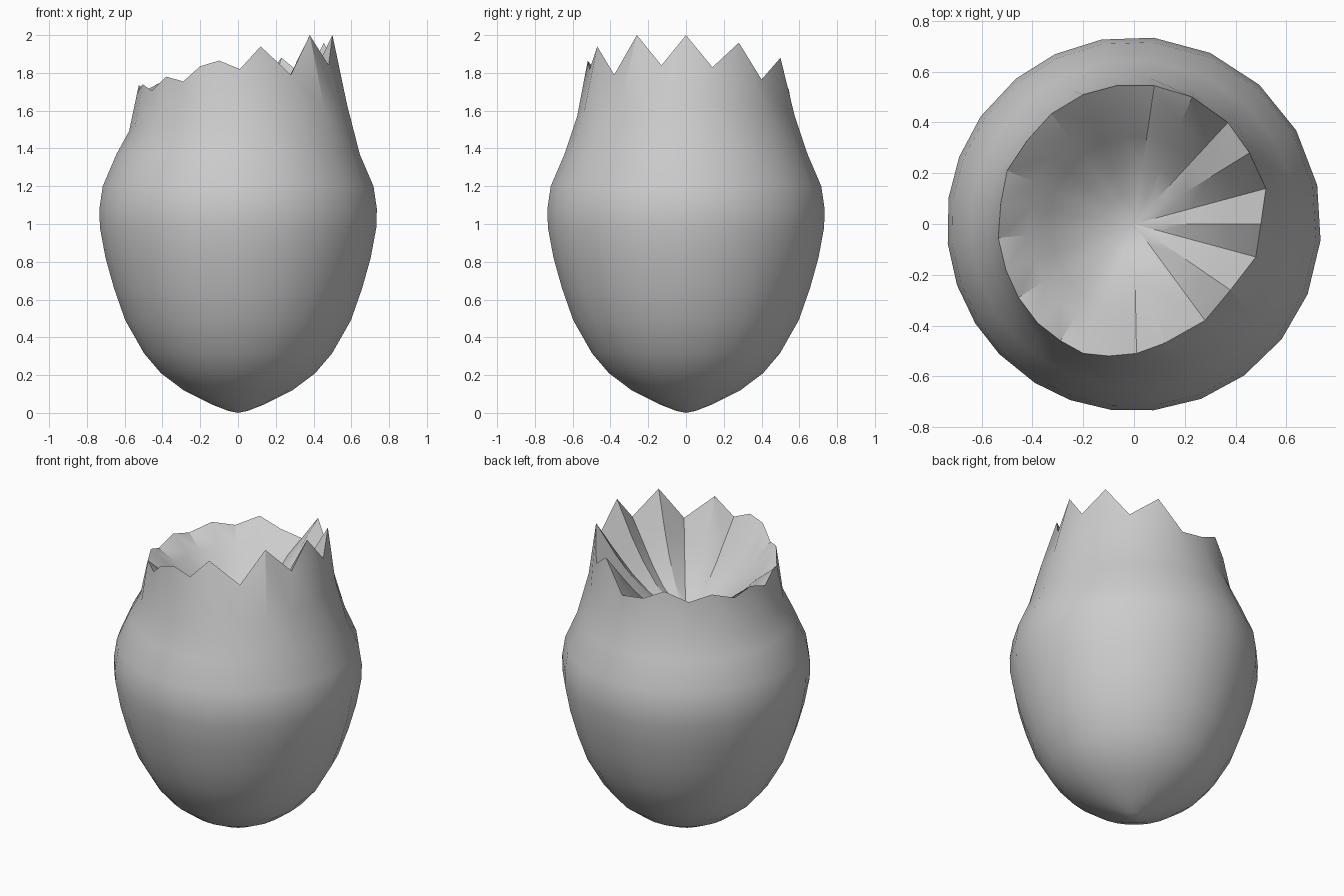
import bpy, bmesh, math

if "Cube" in bpy.data.objects:
    bpy.data.objects.remove(bpy.data.objects["Cube"])

N = 24
# profile of the shell: radius, height
PROFILE = [(0.05, 0.01), (0.14, 0.045), (0.29, 0.12), (0.41, 0.21), (0.50, 0.315),
           (0.60, 0.49), (0.66, 0.66), (0.705, 0.82), (0.735, 0.98), (0.738, 1.08),
           (0.72, 1.20), (0.647, 1.37), (0.58, 1.56)]
# column angles around the shell (degrees)
ANGLES = [84, 66, 48, 30, 12, -5, -22, -38, -54, -69, -84, -97, -110, -122,
          -136, -148, -161, -174, -188, -201, -215, -231, -245, -260]
# jagged broken rim: x, y, z
RIM = [(.08, .545, 1.69), (.23, .50, 1.88), (.37, .40, 1.765), (.455, .28, 1.96),
       (.52, .14, 1.83), (.50, 0, 2.0), (.48, -.13, 1.84), (.38, -.26, 2.0),
       (.28, -.38, 1.79), (.12, -.47, 1.94), (.01, -.51, 1.82), (-.10, -.52, 1.865),
       (-.20, -.51, 1.835), (-.29, -.46, 1.755), (-.38, -.39, 1.78), (-.455, -.29, 1.705),
       (-.505, -.18, 1.74), (-.535, -.055, 1.69), (-.525, .08, 1.735), (-.50, .21, 1.70),
       (-.42, .33, 1.745), (-.325, .435, 1.71), (-.20, .51, 1.775), (-.07, .545, 1.71)]

bm = bmesh.new()


def ring(points):
    return [bm.verts.new(p) for p in points]


def bridge(a, b):
    for i in range(N):
        j = (i + 1) % N
        bm.faces.new((a[i], a[j], b[j], b[i]))


def fan(a, tip):
    v = bm.verts.new(tip)
    for i in range(N):
        bm.faces.new((a[i], a[(i + 1) % N], v))


# outer shell
rings = []
for k, (r, z) in enumerate(PROFILE):
    tilt = 0.07 if k == len(PROFILE) - 1 else 0
    rings.append(ring([(r * math.cos(math.radians(a)), r * math.sin(math.radians(a)),
                        z + tilt * math.cos(math.radians(a))) for a in ANGLES]))

# broken rim and its inner edge
rings.append(ring(RIM))
inner = [(x * .78, y * .78, 1.65 + .5 * (z - 1.75)) for x, y, z in RIM]
rings.append(ring(inner))

# shallow rounded hollow inside
BOTTOM = 1.38
for s in (0.8, 0.55, 0.28):
    rings.append(ring([(x * s, y * s, BOTTOM + (z - BOTTOM) * s ** 1.8) for x, y, z in inner]))

fan(rings[0], (0, 0, 0))
for a, b in zip(rings, rings[1:]):
    bridge(a, b)
fan(rings[-1], (0, 0, BOTTOM))
bmesh.ops.recalc_face_normals(bm, faces=bm.faces)

mesh = bpy.data.meshes.new("broken_eggshell")
bm.to_mesh(mesh)
bm.free()
shell = bpy.data.objects.new("broken_eggshell", mesh)
bpy.context.collection.objects.link(shell)
bpy.context.view_layer.objects.active = shell
shell.select_set(True)
bpy.ops.object.shade_smooth_by_angle(angle=math.radians(30))
